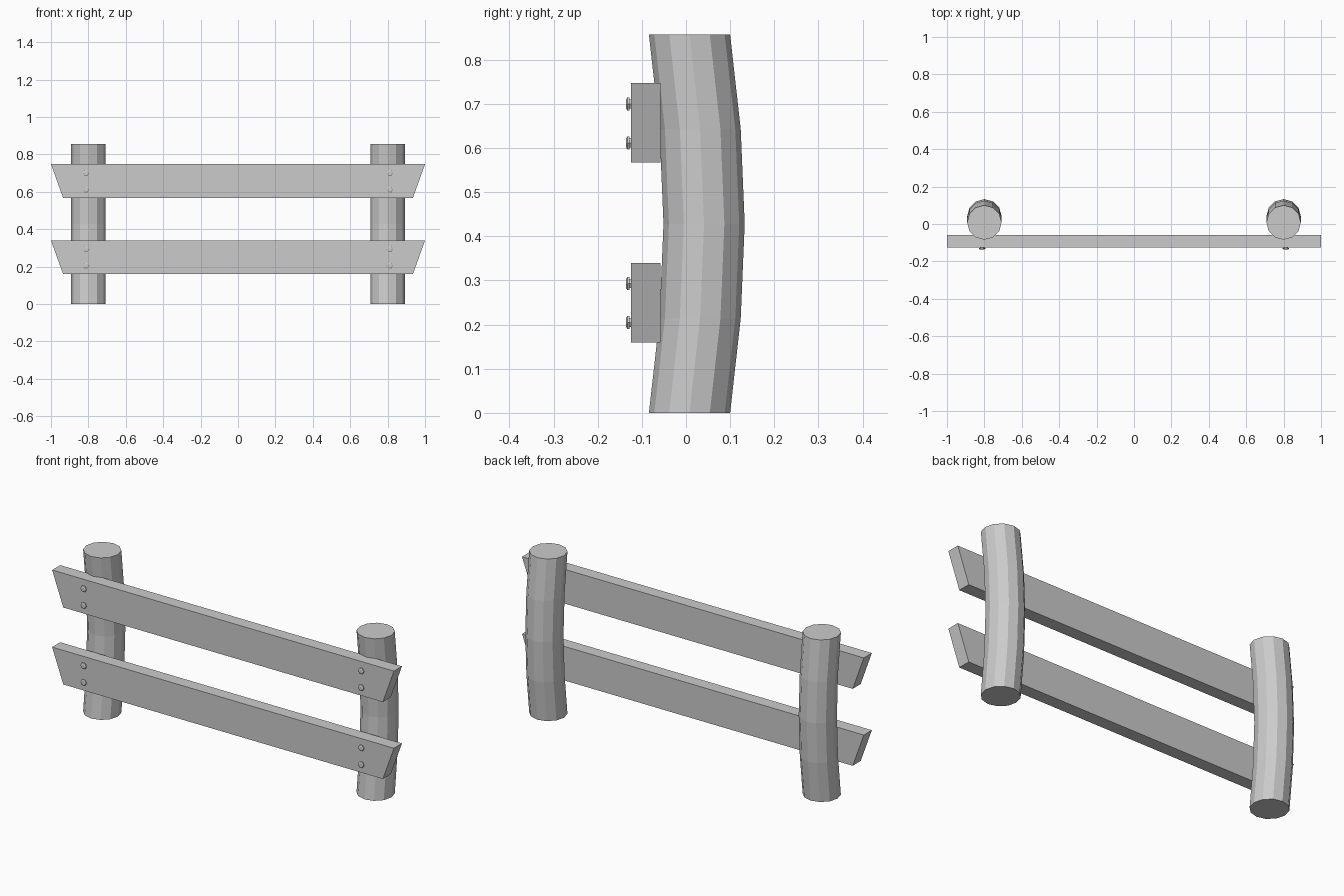
import bpy, bmesh
from math import cos, sin, pi

cube = bpy.data.objects.get("Cube")
if cube:
    bpy.data.objects.remove(cube, do_unlink=True)

grey = bpy.data.materials.new("plain_grey")
grey.use_nodes = True
colour = (0.6, 0.6, 0.6, 1)
grey.diffuse_color = colour
grey.node_tree.nodes["Principled BSDF"].inputs["Base Color"].default_value = colour


def loft(name, rings):
    """Closed flat-shaded solid joining matching rings of points."""
    bm = bmesh.new()
    loops = [[bm.verts.new(p) for p in ring] for ring in rings]
    n = len(loops[0])
    for a, b in zip(loops, loops[1:]):
        for i in range(n):
            j = (i + 1) % n
            bm.faces.new((a[i], a[j], b[j], b[i]))
    bm.faces.new(loops[0][::-1])
    bm.faces.new(loops[-1])
    bmesh.ops.recalc_face_normals(bm, faces=bm.faces)
    mesh = bpy.data.meshes.new(name)
    bm.to_mesh(mesh)
    bm.free()
    mesh.materials.append(grey)
    obj = bpy.data.objects.new(name, mesh)
    bpy.context.collection.objects.link(obj)
    return obj


def post(name, x, sides=12, radius=0.092, height=0.857):
    # Log bowed gently towards the back
    rings = []
    for k, y in enumerate((0.008, 0.032, 0.041, 0.032, 0.008)):
        rings.append([(x + radius * cos(2 * pi * i / sides),
                       y + radius * sin(2 * pi * i / sides),
                       height * k / 4) for i in range(sides)])
    loft(name, rings)


def plank(name, z0, z1):
    # Board with slanted ends, wider along its top edge
    outline = ((-0.935, z0), (0.935, z0), (1, z1), (-1, z1))
    loft(name, [[(x, y, z) for x, z in outline] for y in (-0.125, -0.058)])


def bolt(name, x, z):
    # Hexagonal head with a waist and a raised rim
    steps = ((0.012, -0.120), (0.012, -0.128), (0.017, -0.128),
             (0.017, -0.133), (0.011, -0.136))
    loft(name, [[(x + r * cos(pi * i / 3), y, z + r * sin(pi * i / 3))
                 for i in range(6)] for r, y in steps])


for side, s in (("left", 1), ("right", -1)):
    post(f"{side}_post", s * 0.80)

for level, z0, z1 in (("lower", 0.16, 0.34), ("upper", 0.567, 0.748)):
    plank(f"{level}_rail", z0, z1)
    for side, s in (("left", 1), ("right", -1)):
        for row, dz in (("bottom", 0.045), ("top", 0.133)):
            bolt(f"{level}_{side}_{row}_bolt", s * 0.812, z0 + dz)
